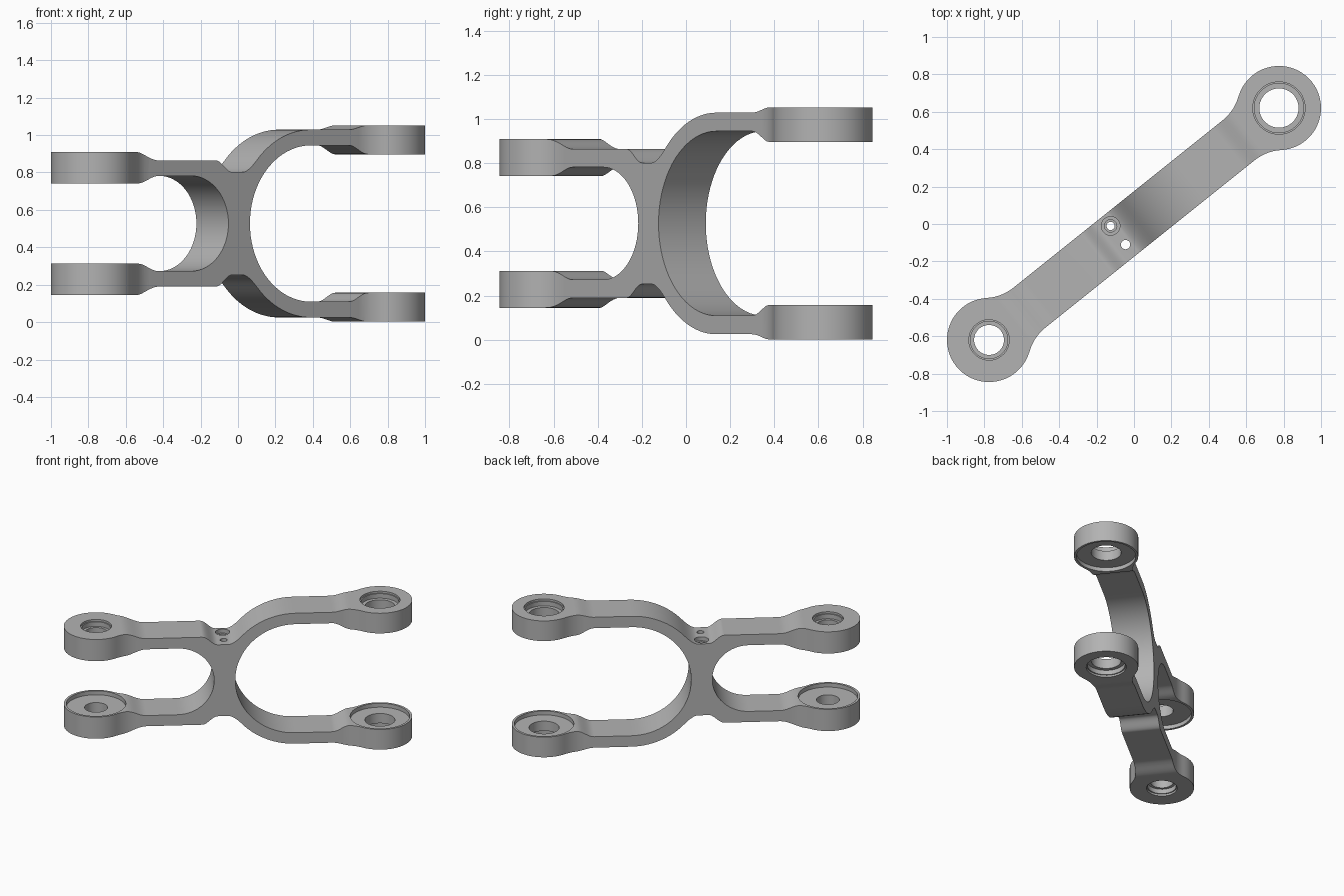
import bpy, bmesh, math
from mathutils import Matrix

cube = bpy.data.objects.get("Cube")
if cube:
    bpy.data.objects.remove(cube, do_unlink=True)

MID_Z = 0.527                       # height of the symmetry plane
EYE_X, EYE_Y, EYE_R = 0.775, 0.62, 0.225
REACH = math.hypot(EYE_X, EYE_Y)    # eye distance from the middle
HALF_W, FILLET = 0.137, 0.25


def arc(cx, cy, r, a0, a1, n):
    angles = [math.radians(a0 + (a1 - a0) * i / n) for i in range(n + 1)]
    return [(cx + r * math.cos(a), cy + r * math.sin(a)) for a in angles]


def ease(p, q, n=10):
    """S-shaped blend between two flats."""
    pts = []
    for i in range(n + 1):
        s = (1 - math.cos(math.pi * i / n)) / 2
        pts.append((p[0] + (q[0] - p[0]) * i / n, p[1] + (q[1] - p[1]) * s))
    return pts


def bend(a, b, c, n=6):
    """Quadratic curve from a to c pulled towards b."""
    return [tuple((1 - t) ** 2 * a[k] + 2 * t * (1 - t) * b[k] + t * t * c[k] for k in (0, 1))
            for t in (i / n for i in range(n + 1))]


def flip(pts, su, sv):
    return [(u * su, v * sv) for u, v in reversed(pts)]


def make(name, bm):
    bmesh.ops.recalc_face_normals(bm, faces=bm.faces)
    mesh = bpy.data.meshes.new(name)
    bm.to_mesh(mesh)
    bm.free()
    obj = bpy.data.objects.new(name, mesh)
    bpy.context.collection.objects.link(obj)
    return obj


def prism(name, outline, place, depth):
    """Extrude a closed outline; place maps (a, b) to a 3D start point."""
    bm = bmesh.new()
    verts = [bm.verts.new(place(a, b)) for a, b in outline]
    bm.faces.new(verts)
    bmesh.ops.remove_doubles(bm, verts=bm.verts, dist=0.0005)
    out = bmesh.ops.extrude_face_region(bm, geom=bm.faces[:])
    moved = [g for g in out["geom"] if isinstance(g, bmesh.types.BMVert)]
    bmesh.ops.translate(bm, verts=moved, vec=depth)
    return make(name, bm)


def lathe(bm, u, v, steps, n=40):
    """Add a stepped round cutter from (radius, height) steps."""
    rings = [[bm.verts.new((x, y, h)) for x, y in arc(u, v, r, 0, 360, n)[:-1]]
             for r, h in steps]
    for lo, hi in zip(rings, rings[1:]):
        for i in range(n):
            j = (i + 1) % n
            bm.faces.new((lo[i], lo[j], hi[j], hi[i]))
    bm.faces.new(rings[0])
    bm.faces.new(rings[-1])


def combine(obj, tool, operation):
    mod = obj.modifiers.new(operation.title(), "BOOLEAN")
    mod.operation, mod.object, mod.solver = operation, tool, "EXACT"
    bpy.context.view_layer.objects.active = obj
    bpy.ops.object.modifier_apply(modifier=mod.name)
    bpy.data.objects.remove(tool, do_unlink=True)


# Side profile: a wide fork and a narrow fork back to back
END, T0, T1 = 1.3, 0.78, 0.65
wide_c, wide_in, wide_out = 0.39, 0.418, 0.502
narrow_c, narrow_in, narrow_out = -0.43, 0.255, 0.337
notch = 0.275
outer_arc = arc(wide_c, 0, wide_out, 137, 90, 14)
outer = ([(-END, 0.382)] + ease((-T0 - 0.04, 0.382), (-T1, narrow_out))
         + ease((-0.26, narrow_out), (-0.15, notch))
         + bend((-0.075, notch), (-0.04, notch), outer_arc[0]) + outer_arc
         + ease((T1, wide_out), (T0, 0.525)) + [(END, 0.525)])
wide_lip = [(END, 0.37)] + ease((T0, 0.37), (T1, wide_in))
narrow_lip = [(-END, 0.215)] + ease((-T0 - 0.02, 0.215), (-T1, narrow_in))
profile = (outer
           + wide_lip + arc(wide_c, 0, wide_in, 90, 270, 40) + flip(wide_lip, 1, -1)
           + flip(outer, 1, -1)
           + [(u, -h) for u, h in narrow_lip]
           + arc(narrow_c, 0, narrow_in, -90, 90, 32) + flip(narrow_lip, 1, 1))
yoke = prism("double_fork_yoke", profile, lambda u, h: (u, -0.3, h), (0, 0.6, 0))

# Plan outline: straight bar blended into a round eye at each end
gap = math.sqrt((EYE_R + FILLET) ** 2 - (HALF_W + FILLET) ** 2)
turn = math.degrees(math.atan2(HALF_W + FILLET, -gap))
quarter = (arc(REACH, 0, EYE_R, 0, turn, 20)
           + arc(REACH - gap, HALF_W + FILLET, FILLET, turn + 180, 270, 8))
half = quarter + flip(quarter, -1, 1)
plan = half + [(-u, -v) for u, v in half]
outline = prism("plan_cutter", plan, lambda u, v: (u, v, -0.8), (0, 0, 1.6))
combine(yoke, outline, "INTERSECT")

# Eye bores: shallow recess on inner faces, stepped seat on outer faces
cut = bmesh.new()
for u, inner, top, hole, seat in ((REACH, 0.37, 0.525, 0.105, 0.14),
                                  (-REACH, 0.215, 0.382, 0.08, 0.108)):
    steps = [(0.208, inner - 0.05), (0.208, inner + 0.03), (hole, inner + 0.03),
             (hole, top - 0.05), (seat - 0.008, top - 0.05),
             (seat - 0.008, top - 0.015), (seat, top - 0.015), (seat, top + 0.05)]
    for side in (1, -1):
        lathe(cut, u, 0, [(r, side * h) for r, h in steps])

# Two small holes down through the waist, one counterbored
lathe(cut, -0.104, 0.07, [(0.022, -0.6), (0.022, 0.2), (0.033, 0.2),
                          (0.033, 0.245), (0.05, 0.245), (0.05, 0.45)], 24)
lathe(cut, -0.104, -0.058, [(0.025, -0.6), (0.025, 0.45)], 24)
combine(yoke, make("bore_cutter", cut), "DIFFERENCE")

# Turn the yoke to its diagonal stance and lift it onto the ground
yoke.data.transform(Matrix.Translation((0, 0, MID_Z))
                    @ Matrix.Rotation(math.atan2(EYE_Y, EYE_X), 4, "Z"))

# Plain grey metal
grey = bpy.data.materials.new("grey_metal")
grey.use_nodes = True
colour = (0.45, 0.45, 0.45, 1)
grey.diffuse_color = colour
grey.node_tree.nodes["Principled BSDF"].inputs["Base Color"].default_value = colour
yoke.data.materials.clear()
yoke.data.materials.append(grey)

# Smooth curves, crisp edges
bpy.ops.object.select_all(action="DESELECT")
yoke.select_set(True)
bpy.context.view_layer.objects.active = yoke
bpy.ops.object.shade_smooth_by_angle(angle=math.radians(30))
weighted = yoke.modifiers.new("Weighted normals", "WEIGHTED_NORMAL")
weighted.keep_sharp = True
